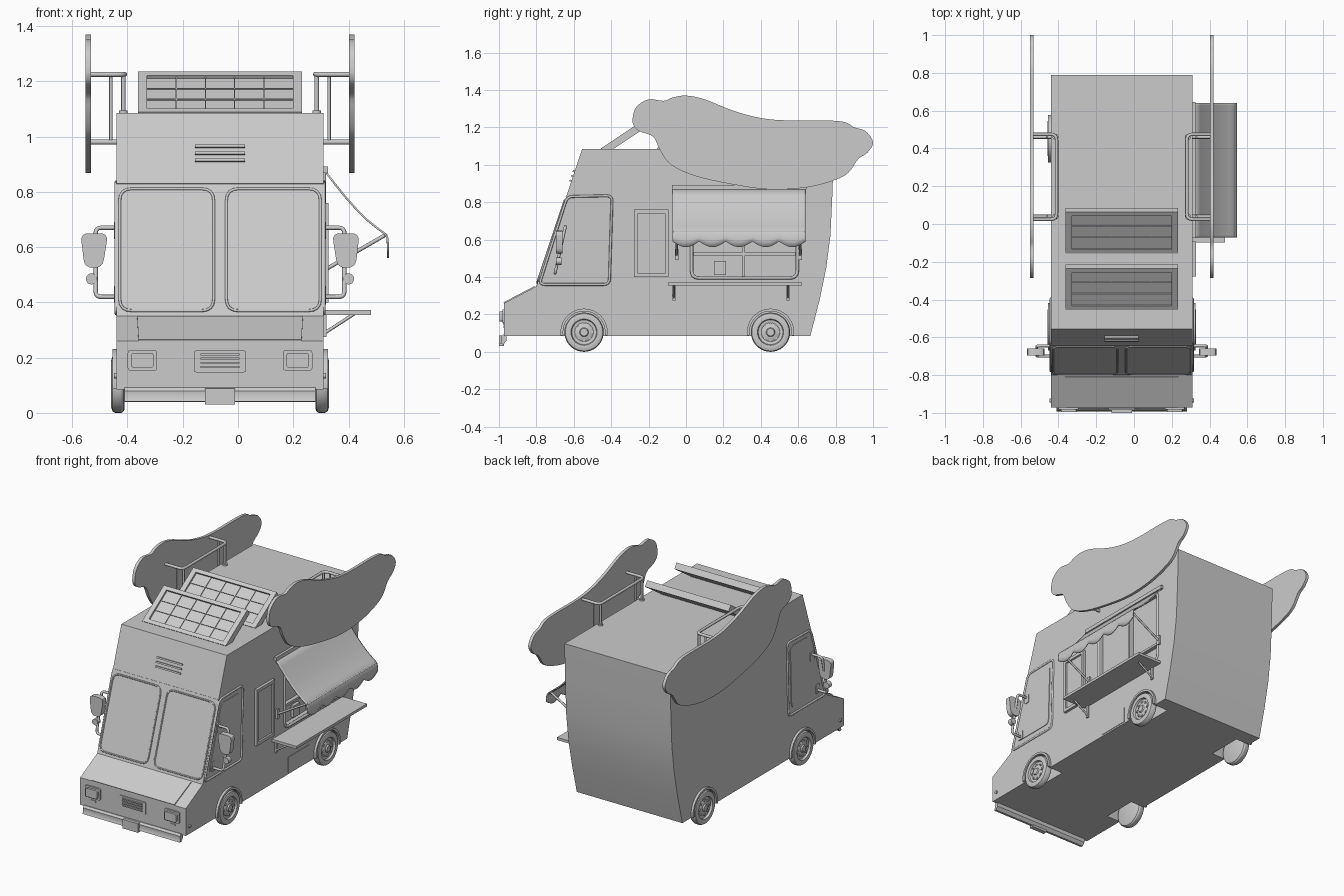
import bpy, bmesh, math
from mathutils import Vector as V

if "Cube" in bpy.data.objects:
    bpy.data.objects.remove(bpy.data.objects["Cube"])

CX, HW = -0.065, 0.375          # body centre line and half width
EX, EY, EZ = V((1, 0, 0)), V((0, 1, 0)), V((0, 0, 1))


def mesh_obj(name, bm, smooth=True):
    bmesh.ops.recalc_face_normals(bm, faces=bm.faces)
    me = bpy.data.meshes.new(name)
    bm.to_mesh(me)
    bm.free()
    ob = bpy.data.objects.new(name, me)
    bpy.context.collection.objects.link(ob)
    bpy.context.view_layer.objects.active = ob
    bpy.ops.object.select_all(action='DESELECT')
    ob.select_set(True)
    if smooth:
        bpy.ops.object.shade_smooth_by_angle(angle=math.radians(30))
    return ob


def rounded(pts, r, closed=True, n=5):
    pts, out = [V(p) for p in pts], []
    for i, p in enumerate(pts):
        if not closed and i in (0, len(pts) - 1):
            out.append(p)
            continue
        a = p + (pts[i - 1] - p).normalized() * r
        b = p + (pts[(i + 1) % len(pts)] - p).normalized() * r
        for k in range(n):
            t = k / (n - 1)
            out.append(a * (1 - t) ** 2 + p * (2 * t * (1 - t)) + b * t * t)
    return out


def rect(x0, x1, y0, y1, r=0):
    p = [(x0, y0), (x1, y0), (x1, y1), (x0, y1)]
    return rounded(p, r) if r else [V(q) for q in p]


def prism(name, pts, frame, d0, d1, smooth=True):
    """Outline drawn in a frame (origin, x axis, y axis, normal), from depth d0 to d1."""
    o, x, y, n = frame
    bm = bmesh.new()
    rings = [[bm.verts.new(o + x * p[0] + y * p[1] + n * d) for p in pts] for d in (d0, d1)]
    for ring in rings:
        bm.faces.new(ring)
    for i in range(len(pts)):
        j = (i + 1) % len(pts)
        bm.faces.new((rings[0][i], rings[0][j], rings[1][j], rings[1][i]))
    return mesh_obj(name, bm, smooth)


def tube(name, pts, rad, closed=False, r=0.0):
    pts = [V(p) for p in pts]
    if r:
        pts = rounded(pts, r, closed)
    cu = bpy.data.curves.new(name, 'CURVE')
    cu.dimensions, cu.bevel_depth, cu.bevel_resolution, cu.use_fill_caps = '3D', rad, 2, True
    sp = cu.splines.new('POLY')
    sp.points.add(len(pts) - 1)
    for q, p in zip(sp.points, pts):
        q.co = (*p, 1)
    sp.use_cyclic_u = closed
    ob = bpy.data.objects.new(name, cu)
    bpy.context.collection.objects.link(ob)
    bpy.ops.object.select_all(action='DESELECT')
    bpy.context.view_layer.objects.active = ob
    ob.select_set(True)
    bpy.ops.object.convert(target='MESH')


def outline(name, pts, frame, rad, depth=0.0):
    o, x, y, n = frame
    tube(name, [o + x * p[0] + y * p[1] + n * depth for p in pts], rad, True)


def lathe(name, prof, centre, s, seg=36):
    """Revolve (radius, offset) profile around the x axis."""
    bm = bmesh.new()
    vs = [bm.verts.new(centre + V((s * a, 0, r))) for r, a in prof]
    es = [bm.edges.new(vs[i:i + 2]) for i in range(len(vs) - 1)]
    bmesh.ops.spin(bm, geom=vs + es, cent=centre, axis=EX, angle=math.tau, steps=seg)
    bmesh.ops.remove_doubles(bm, verts=bm.verts, dist=1e-5)
    return mesh_obj(name, bm)


def circle(cy, cz, r, n=36):
    return [(cy + r * math.cos(math.tau * i / n), cz + r * math.sin(math.tau * i / n)) for i in range(n)]


def side(s):
    return (V((CX + s * HW, 0, 0)), EY, EZ, EX * s)


def cut(target, cutter):
    m = target.modifiers.new('cut', 'BOOLEAN')
    m.object, m.operation, m.solver = cutter, 'DIFFERENCE', 'EXACT'
    cutter.hide_render = True
    bpy.context.view_layer.objects.active = target
    bpy.ops.object.modifier_apply(modifier='cut')
    bpy.data.objects.remove(cutter)


MID = (V((CX, 0, 0)), EY, EZ, EX)
NOSE = (V((CX, -0.972, 0)), EX, EZ, -EY)
SLOPE = V((0, 0.316, 0.949))
SCREEN = (V((CX, -0.80, 0.35)), EX, SLOPE, V((0, -0.949, 0.316)))
HOODV = V((0, 0.172, 0.09)).normalized()
HOOD = (V((CX, -0.972, 0.26)), EX, HOODV, V((0, -HOODV.z, HOODV.y)))
R = side(1)

# Body shell from its side profile, with wheel wells and serving hatch cut in
body = prism('body', [(-0.972, 0.085), (-0.972, 0.26), (-0.80, 0.35), (-0.555, 1.085), (0.79, 1.085),
                      (0.783, 0.85), (0.772, 0.62), (0.75, 0.45), (0.715, 0.28), (0.665, 0.085)],
             MID, -HW, HW)
WHEELS = (-0.545, 0.452)
for s in (1, -1):
    for wy in WHEELS:
        cut(body, prism('well_cutter', circle(wy, 0.105, 0.116), side(s), -0.10, 0.05))
hatch = rect(0.03, 0.595, 0.395, 0.87, 0.04)
cut(body, prism('hatch_cutter', hatch, R, -0.04, 0.05))
bpy.ops.object.select_all(action='DESELECT')
body.select_set(True)
bpy.ops.object.shade_smooth_by_angle(angle=math.radians(30))

# Wheels, arches, door windows, mirrors, signs: both sides
SIGN = [(-0.285, 1.25), (-0.265, 1.31), (-0.20, 1.35), (-0.12, 1.342), (-0.07, 1.36), (0, 1.37), (0.10, 1.35),
        (0.25, 1.29), (0.40, 1.25), (0.55, 1.237), (0.75, 1.237), (0.85, 1.228), (0.90, 1.20), (0.96, 1.18),
        (1.0, 1.12), (0.97, 1.065), (0.92, 1.03), (0.87, 0.96), (0.80, 0.92), (0.65, 0.88), (0.45, 0.868),
        (0.25, 0.895), (0.05, 0.94), (-0.08, 1.0), (-0.14, 1.08), (-0.175, 1.15), (-0.25, 1.18), (-0.28, 1.21)]
sign_pts = []
for i in range(len(SIGN)):      # smooth the outline
    a, b, c, d = (V(SIGN[(i + k) % len(SIGN)]) for k in (-1, 0, 1, 2))
    for t in (0, 0.25, 0.5, 0.75):
        sign_pts.append(0.5 * (2 * b + (c - a) * t + (2 * a - 5 * b + 4 * c - d) * t * t
                               + (3 * b - a - 3 * c + d) * t ** 3))

for s in (1, -1):
    tag = 'right' if s == 1 else 'left'
    F = side(s)
    P = lambda x, y, z: V((CX + s * x, y, z))
    for wy, end in zip(WHEELS, ('front', 'rear')):
        nm = f'{end}_{tag}_'
        lathe(nm + 'wheel', [(0, -0.03), (0.09, -0.03), (0.1, -0.026), (0.105, -0.018), (0.105, 0.004),
                             (0.1, 0.014), (0.085, 0.019), (0.07, 0.017), (0.066, 0.004), (0.05, 0.002),
                             (0.04, 0.008), (0.024, 0.01), (0.02, 0.018), (0, 0.018)], P(HW, wy, 0.105), s)
        for k in range(8):
            a = math.tau * k / 8
            prism(nm + 'wheel_nut', circle(wy + 0.045 * math.cos(a), 0.105 + 0.045 * math.sin(a), 0.007, 8),
                  F, 0, 0.011)
        arc = [math.radians(-8 + 196 * k / 24) for k in range(25)]
        prism(nm + 'arch', [(wy + r * math.cos(a), 0.105 + r * math.sin(a))
                            for r, seq in ((0.126, arc), (0.112, arc[::-1])) for a in seq], F, -0.01, 0.015)
    door = rounded([(-0.785, 0.36), (-0.41, 0.36), (-0.395, 0.835), (-0.635, 0.83)], 0.03)
    outline(tag + '_door_window_frame', door, F, 0.007)
    prism(tag + '_door_window', rounded([(-0.74, 0.40), (-0.44, 0.40), (-0.425, 0.80), (-0.615, 0.80)], 0.03),
          F, -0.01, 0.004)
    prism(tag + '_marker_light', circle(-0.935, 0.135, 0.01, 16), F, 0, 0.008)
    # Wing mirrors
    tube(tag + '_mirror_bracket', [P(HW, -0.70, 0.42), P(0.45, -0.70, 0.42), P(0.45, -0.645, 0.67),
                                   P(HW, -0.645, 0.67)], 0.008, r=0.02)
    MF = (P(0.455, -0.665, 0), EX * s, EZ, -EY)
    prism(tag + '_mirror', rounded([(-0.03, 0.525), (0.035, 0.525), (0.05, 0.65), (-0.05, 0.65)], 0.03),
          MF, -0.005, 0.03)
    prism(tag + '_round_mirror', circle(0.01, 0.485, 0.02, 20), MF, 0.0, 0.03)
    for z in (0.43, 0.66):
        prism(tag + '_mirror_foot', rect(-0.72 + (z - 0.43) * 0.25, -0.68 + (z - 0.43) * 0.25, z - 0.03, z + 0.03, 0.01),
              F, 0, 0.008)
    # Roof sign and its rails
    prism(tag + '_sign', sign_pts, F, 0.092, 0.111)
    tube(tag + '_sign_rail', [P(0.47, 0.025, 1.225), P(0.345, 0.025, 1.225), P(0.345, 0.475, 1.225),
                              P(0.47, 0.475, 1.225)], 0.009, r=0.03)
    for y in (0.04, 0.46):
        tube(tag + '_sign_post', [P(0.35, y, 1.08), P(0.35, y, 1.225)], 0.008)
        prism(tag + '_post_foot', circle(y, s * 0.35 + CX, 0.016, 16), (V((0, 0, 1.085)), EY, EX, EZ), 0, 0.01)
        tube(tag + '_sign_brace', [P(0.395, y, 1.225), P(0.395, y, 0.98)], 0.006)
        tube(tag + '_sign_stub', [P(0.37, y, 0.98), P(0.47, y, 0.98)], 0.009)
    # Windscreen half and headlight
    WF = (SCREEN[0], EX * s, SLOPE, SCREEN[3])
    pane = rect(0.023, 0.363, 0.02, 0.485, 0.045)
    prism(tag + '_windscreen', pane, WF, -0.01, 0.003)
    outline(tag + '_windscreen_seal', pane, WF, 0.005, 0.002)
    NF = (NOSE[0], EX * s, EZ, -EY)
    prism(tag + '_headlight_bezel', rect(0.228, 0.334, 0.153, 0.227, 0.01), NF, 0, 0.01)
    prism(tag + '_headlight', rect(0.24, 0.322, 0.163, 0.217, 0.012), NF, 0, 0.024)
    prism(tag + '_indicator', rect(0.262, 0.30, 0.128, 0.14), NF, 0, 0.005)

# Nose: hood panel, grille, bumper, plate, brow seam and vents
prism('hood_panel', [(-0.295, 0.0), (0.295, 0.0), (0.30, 0.185), (-0.30, 0.185)], HOOD, -0.01, 0.006)
prism('grille', rect(-0.093, 0.093, 0.147, 0.225, 0.006), NOSE, 0, 0.006)
for k in range(4):
    z = 0.163 + k * 0.015
    prism('grille_slat', rect(-0.07, 0.07, z, z + 0.007), NOSE, 0, 0.013)
prism('bumper', [(-0.96, 0.09), (-0.978, 0.092), (-0.988, 0.08), (-0.985, 0.06), (-0.992, 0.042), (-0.975, 0.04),
                 (-0.96, 0.06)], MID, -0.345, 0.345)
prism('number_plate', rect(-0.055, 0.055, 0.03, 0.088), NOSE, 0.0, 0.028)
prism('brow_seam', rect(-HW, HW, 0.504, 0.509), SCREEN, -0.005, 0.003)
for k in range(3):
    v = 0.588 + k * 0.027
    prism('brow_vent', rect(-0.09, 0.09, v, v + 0.01), SCREEN, -0.005, 0.010)

# Small side window and locker door
prism('side_window_pane', rect(-0.265, -0.105, 0.41, 0.75), R, -0.01, 0.006)
for a, b, c, d in ((-0.277, -0.257, 0.40, 0.76), (-0.113, -0.093, 0.40, 0.76),
                   (-0.257, -0.113, 0.40, 0.42), (-0.257, -0.113, 0.74, 0.76)):
    prism('side_window_frame', rect(a, b, c, d), R, 0, 0.018)
prism('locker_door', rect(0.065, 0.28, 0.095, 0.195), R, -0.01, 0.003)

# Serving hatch: frame, mullion, counter inside, shelf and struts
outline('hatch_frame', hatch, R, 0.009)
prism('hatch_mullion', rect(0.30, 0.315, 0.40, 0.87), R, -0.04, -0.01)
prism('hatch_counter', rect(0.035, 0.59, 0.515, 0.53), R, -0.04, -0.015)
prism('counter_box', rect(0.15, 0.215, 0.41, 0.485), R, -0.04, -0.02)
prism('shelf', rect(-0.097, 0.62, 0.355, 0.372), R, 0, 0.172)
for y in (-0.065, 0.545):
    tube('shelf_strut', [V((0.315, y, 0.29)), V((0.42, y, 0.358))], 0.006)
    prism('shelf_bracket', rect(y - 0.008, y + 0.008, 0.275, 0.355), R, 0, 0.01)

# Awning: sagging cloth with scalloped edge, rail and arms
prism('awning_rail', rect(-0.075, 0.645, 0.868, 0.892), R, 0, 0.016)
cloth = [(0.315, 0.88), (0.35, 0.835), (0.39, 0.785), (0.43, 0.74), (0.47, 0.70), (0.51, 0.668), (0.535, 0.65),
         (0.544, 0.635)]
bm = bmesh.new()
rows = []
N = 60
for i in range(N + 1):
    t = i / N
    y = -0.072 + 0.712 * t
    hem = 0.59 - 0.03 * abs(math.sin(5 * math.pi * t))
    pts = cloth + [(0.546, (0.635 + hem) / 2), (0.546, hem)]
    rows.append([bm.verts.new((x, y, z)) for x, z in pts])
for a, b in zip(rows, rows[1:]):
    for k in range(len(a) - 1):
        bm.faces.new((a[k], b[k], b[k + 1], a[k + 1]))
awning = mesh_obj('awning', bm)
awning.modifiers.new('thickness', 'SOLIDIFY').thickness = 0.007
for y in (-0.05, 0.61):
    tube('awning_arm', [V((0.31, y, 0.515)), V((0.535, y, 0.645))], 0.007)
    prism('awning_arm_mount', rect(y - 0.01, y + 0.01, 0.49, 0.55), R, 0, 0.012)
tube('awning_front_bar', [V((0.535, -0.07, 0.643)), V((0.535, 0.635, 0.643))], 0.006)

# Two tilted solar panels with frame and cell bars
for i, y0 in enumerate((-0.455, -0.157)):
    S = (V((CX, y0, 1.088)), EX, V((0, 0.832, 0.555)), V((0, -0.555, 0.832)))
    prism(f'solar_panel_{i}', rect(-0.297, 0.297, 0, 0.264), S, -0.04, -0.012)
    for a, b, c, d in ((-0.297, -0.264, 0, 0.264), (0.264, 0.297, 0, 0.264),
                       (-0.264, 0.264, 0, 0.025), (-0.264, 0.264, 0.239, 0.264)):
        prism('solar_frame', rect(a, b, c, d), S, -0.012, 0)
    for k in range(1, 5):
        x = -0.264 + 0.1056 * k
        prism('solar_column_bar', rect(x - 0.002, x + 0.002, 0.025, 0.239), S, -0.012, -0.007)
    for k in (1, 2):
        v = 0.025 + 0.0713 * k
        prism('solar_row_bar', rect(-0.264, 0.264, v - 0.002, v + 0.002), S, -0.012, -0.007)
